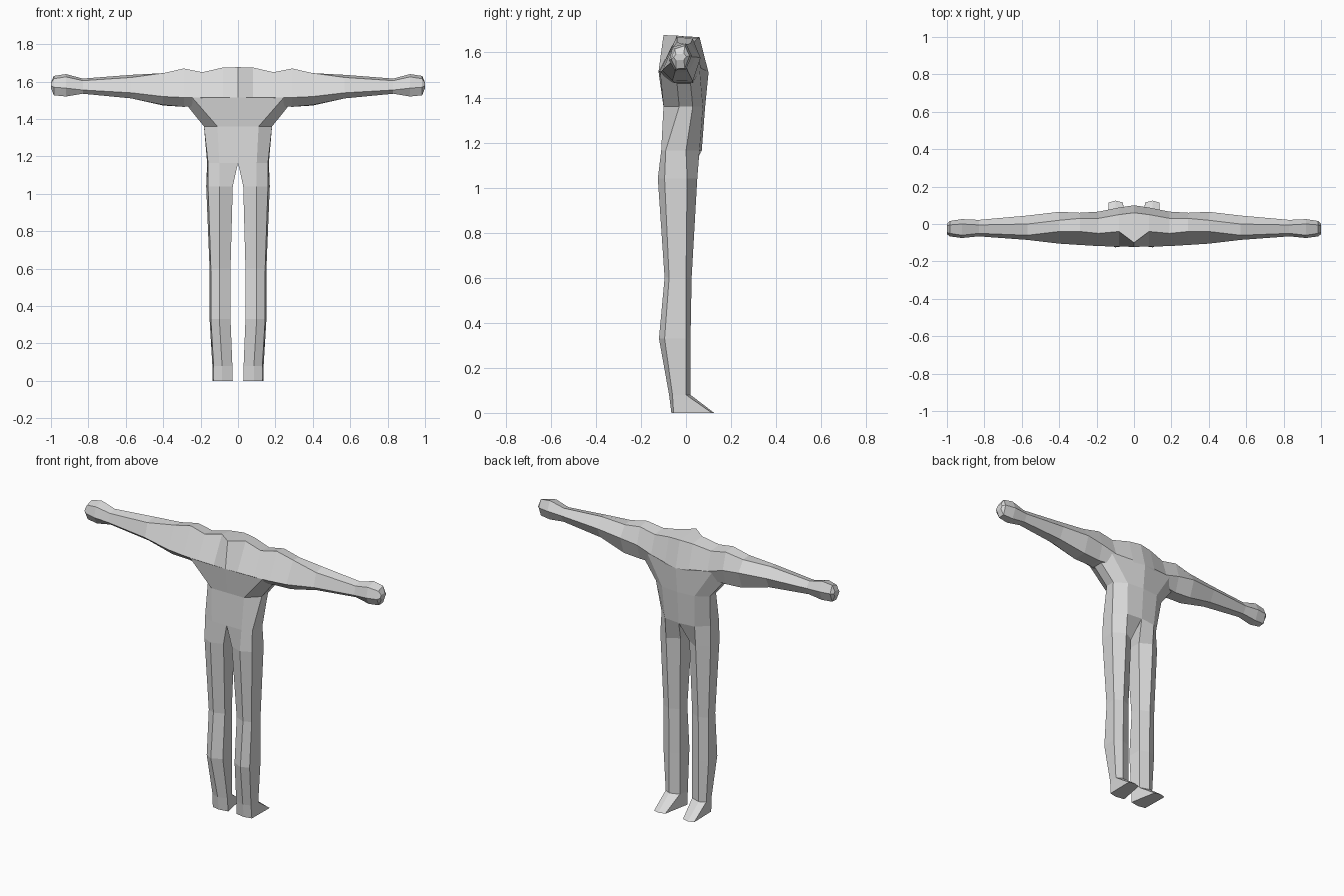
import bpy
import bmesh

if "Cube" in bpy.data.objects:
    bpy.data.objects.remove(bpy.data.objects["Cube"], do_unlink=True)

# Single plain grey material
grey = bpy.data.materials.new("plain_grey")
grey.use_nodes = True
colour = (0.7, 0.7, 0.7, 1.0)
grey.diffuse_color = colour
grey.node_tree.nodes["Principled BSDF"].inputs["Base Color"].default_value = colour


def loft(name, rings, closed=True, cap=True):
    """Skin a chain of point rings on the +x side and mirror it across x = 0."""
    bm = bmesh.new()
    loops = [[bm.verts.new(p) for p in ring] for ring in rings]
    n = len(loops[0])
    for a, b in zip(loops, loops[1:]):
        for i in range(n if closed else n - 1):
            j = (i + 1) % n
            bm.faces.new((a[i], b[i], b[j], a[j]))
    if cap:
        bm.faces.new(loops[-1][::-1])
    mesh = bpy.data.meshes.new(name)
    bm.to_mesh(mesh)
    bm.free()
    mesh.materials.append(grey)
    obj = bpy.data.objects.new(name, mesh)
    bpy.context.collection.objects.link(obj)
    mirror = obj.modifiers.new("mirror", 'MIRROR')
    mirror.merge_threshold = 0.001
    return obj


def level(z, points):
    return [(x, y, z) for x, y in points]


# Torso and leg sections run: inner back, back, outer back, outer front, front, inner front
hip = level(1.165, [(0, -.11), (.1, -.11), (.16, -.09), (.165, 0), (.1, .06), (0, .07)])
waist = level(1.36, [(0, -.10), (.11, -.10), (.182, -.03), (.182, .03), (.11, .075), (0, .085)])
armpit = [(0, -.122, 1.515), (.245, -.115, 1.515), (.265, -.04, 1.463),
          (.265, .02, 1.463), (.22, .06, 1.53), (0, .10, 1.51)]
loft("torso", [armpit, waist, hip], closed=False, cap=False)

# Legs, ending in wedge shaped feet
loft("legs", [
    hip,
    level(1.04, [(.028, -.10), (.10, -.125), (.16, -.095), (.17, .005), (.10, .05), (.03, .01)]),
    level(0.60, [(.04, -.07), (.10, -.095), (.145, -.075), (.152, 0), (.10, .025), (.042, 0)]),
    level(0.33, [(.04, -.09), (.10, -.12), (.145, -.095), (.152, 0), (.10, .02), (.042, 0)]),
    level(0.08, [(.03, -.06), (.085, -.075), (.13, -.06), (.137, 0), (.10, .02), (.042, 0)]),
    level(0.00, [(.028, -.055), (.085, -.065), (.132, -.055), (.135, .115), (.10, .125), (.06, .115)]),
])


# Shoulders, arms and fists: (y, z) sections along x
# order: bottom back, back, top back, top front, front, bottom front
def station(x, points):
    return [(x, y, z) for y, z in points]


loft("shoulders_and_arms", [
    station(0.00, [(-.09, 1.46), (-.122, 1.515), (-.10, 1.677), (.06, 1.668), (.10, 1.51), (.08, 1.46)]),
    station(0.08, [(-.09, 1.46), (-.121, 1.515), (-.04, 1.675), (.05, 1.662), (.088, 1.52), (.07, 1.46)]),
    station(0.19, [(-.08, 1.47), (-.118, 1.515), (-.05, 1.65), (.03, 1.64), (.066, 1.53), (.04, 1.47)]),
    station(0.29, [(-.05, 1.465), (-.112, 1.515), (-.04, 1.67), (.03, 1.66), (.06, 1.56), (.03, 1.465)]),
    station(0.40, [(-.06, 1.475), (-.105, 1.52), (-.04, 1.645), (.02, 1.64), (.065, 1.575), (.03, 1.472)]),
    station(0.57, [(-.05, 1.51), (-.085, 1.54), (-.06, 1.622), (0, 1.636), (.045, 1.58), (.01, 1.513)]),
    station(0.83, [(-.045, 1.535), (-.066, 1.555), (-.05, 1.605), (-.005, 1.616), (.022, 1.58), (0, 1.536)]),
    station(0.92, [(-.05, 1.52), (-.075, 1.565), (-.06, 1.625), (0, 1.64), (.026, 1.585), (0, 1.525)]),
    station(0.985, [(-.045, 1.527), (-.066, 1.57), (-.05, 1.615), (-.005, 1.63), (.016, 1.585), (-.005, 1.53)]),
    station(1.00, [(-.045, 1.565), (-.055, 1.578), (-.045, 1.592), (-.01, 1.595), (.002, 1.582), (-.01, 1.567)]),
])
